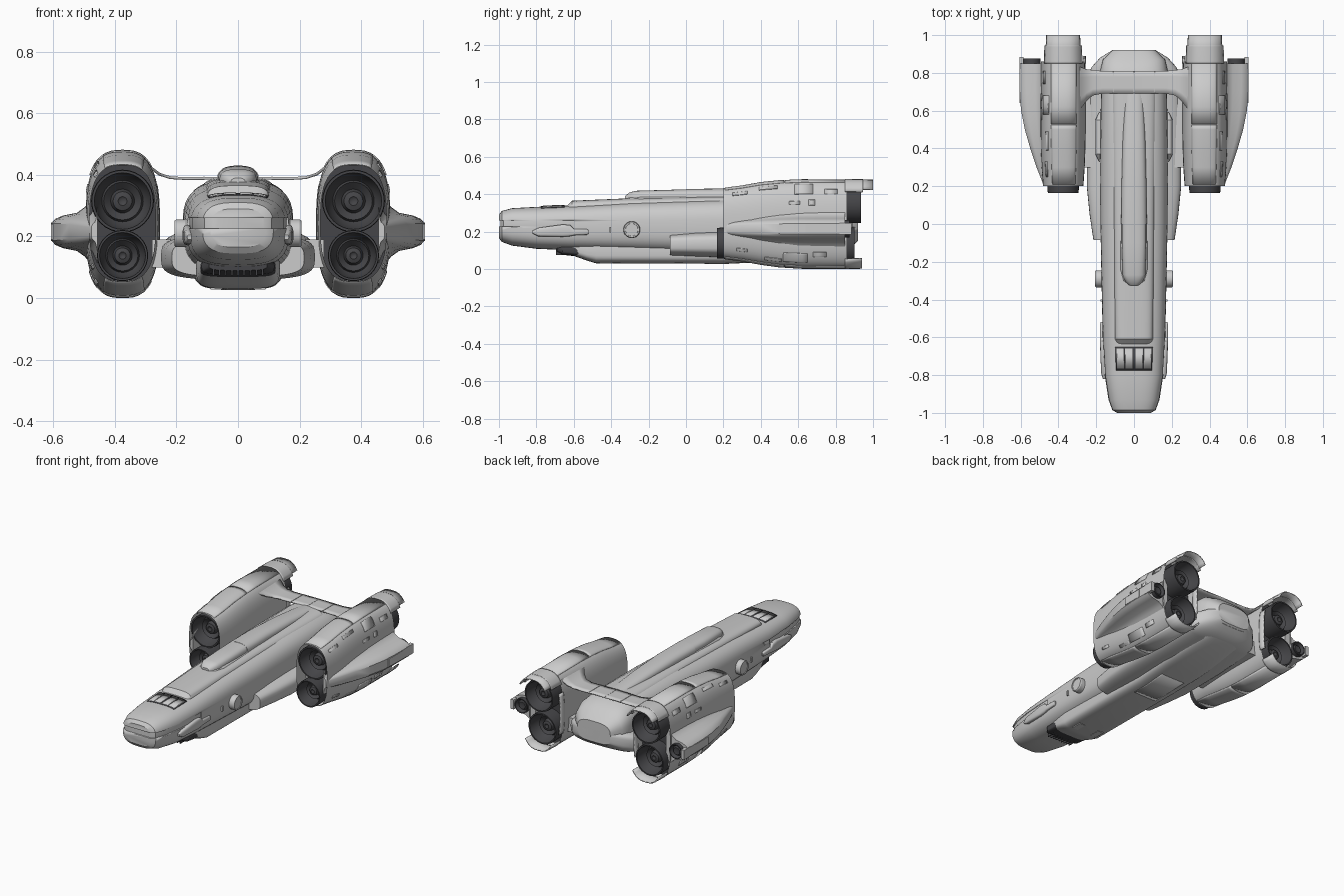
import bpy, bmesh, math
from math import sin, cos, pi, radians

if "Cube" in bpy.data.objects:
    bpy.data.objects.remove(bpy.data.objects["Cube"])

dark = bpy.data.materials.new("dark_metal"); dark.diffuse_color = (0.06, 0.06, 0.065, 1)
white = bpy.data.materials.new("lamp_white"); white.diffuse_color = (1, 1, 1, 1)


def skin(name, rings, closed=True, caps=True, mat=None, mirror=False, thick=0):
    """Bridge a list of point rings (or open rows) into a smooth surface."""
    bm = bmesh.new()
    vs = [[bm.verts.new(p) for p in r] for r in rings]
    n = len(rings[0])
    for a, b in zip(vs, vs[1:]):
        for i in range(n if closed else n - 1):
            j = (i + 1) % n
            bm.faces.new((a[i], a[j], b[j], b[i]))
    if caps and closed:
        bm.faces.new(vs[0]); bm.faces.new(vs[-1])
    bmesh.ops.remove_doubles(bm, verts=bm.verts, dist=1e-5)
    bmesh.ops.recalc_face_normals(bm, faces=bm.faces)
    me = bpy.data.meshes.new(name); bm.to_mesh(me); bm.free()
    o = bpy.data.objects.new(name, me)
    bpy.context.collection.objects.link(o)
    if mat:
        me.materials.append(mat)
    bpy.ops.object.select_all(action='DESELECT')
    o.select_set(True); bpy.context.view_layer.objects.active = o
    bpy.ops.object.shade_smooth_by_angle(angle=radians(32))
    if thick:
        m = o.modifiers.new("thickness", 'SOLIDIFY'); m.thickness = thick; m.offset = 0
    if mirror:
        o.modifiers.new("mirror", 'MIRROR')
    return o


def station(st, y):
    """Interpolate stations (y, centre x, half width, bottom z, top z)."""
    if y <= st[0][0]:
        return st[0][1:]
    for a, b in zip(st, st[1:]):
        if y <= b[0]:
            f = (y - a[0]) / (b[0] - a[0])
            return [p + (q - p) * f for p, q in zip(a[1:], b[1:])]
    return st[-1][1:]


def point(st, y, t, e):
    cx, hw, z0, z1 = station(st, y)
    pw = lambda v: math.copysign(abs(v) ** (2 / e), v)
    return (cx + hw * pw(cos(t)), y, (z0 + z1) / 2 + (z1 - z0) / 2 * pw(sin(t)))


def loft(name, st, e=3, n=48, **k):
    return skin(name, [[point(st, s[0], 2 * pi * i / n, e) for i in range(n)] for s in st], **k)


def patch(name, st, y0, y1, a0, a1, e=2.8, thick=.007, **k):
    """Raised panel that follows a lofted surface between two angles (degrees)."""
    ys = sorted({y0, y1, *[s[0] for s in st if y0 < s[0] < y1]})
    rows = [[point(st, y, radians(a0 + (a1 - a0) * i / 10), e) for i in range(11)] for y in ys]
    return skin(name, rows, closed=False, thick=thick, **k)


def lathe(name, prof, a, cz, axis='y', n=32, **k):
    """Revolve (radius, distance) points about a y or x axis."""
    f = (lambda r, h, t: (a + r * cos(t), h, cz + r * sin(t))) if axis == 'y' else \
        (lambda r, h, t: (h, a + r * cos(t), cz + r * sin(t)))
    return skin(name, [[f(r, h, 2 * pi * i / n) for i in range(n)] for r, h in prof], caps=False, **k)


def box(name, x0, x1, y0, y1, z0, z1, **k):
    ring = lambda y: [(x0, y, z0), (x1, y, z0), (x1, y, z1), (x0, y, z1)]
    return skin(name, [ring(y0), ring(y1)], **k)


# Main hull with the shallow groove around the nose
hull = [(-1, 0, .09, .165, .29), (-.985, 0, .115, .145, .31), (-.93, 0, .135, .125, .325),
        (-.8, 0, .155, .108, .332), (-.62, 0, .165, .1, .34), (-.3, 0, .172, .09, .36),
        (0, 0, .178, .08, .37), (.3, 0, .18, .08, .38), (.69, 0, .175, .08, .385),
        (.81, 0, .18, .1, .365), (.87, 0, .165, .12, .33), (.92, 0, .115, .15, .28)]
body = loft("hull", hull)
slot = box("slot_cutter", -.3, .3, -1.1, -.6, .226, .26)
slot.hide_render = True; slot.display_type = 'WIRE'
cut = body.modifiers.new("slot", 'BOOLEAN'); cut.object = slot; cut.operation = 'DIFFERENCE'
loft("nose_core", [(y + .008, x, w - .006, .2, .285) for y, x, w, a, b in hull[:5]] +
     [(-.55, 0, .155, .2, .285)], e=6)

# Raised deck, canopy and dorsal spine
loft("upper_deck", [(-.65, 0, .085, .27, .325), (-.61, 0, .1, .27, .365), (-.3, 0, .105, .27, .378),
                    (.1, 0, .11, .27, .388), (.69, 0, .12, .27, .392)], e=3.5)
loft("canopy_rim", [(-.33, 0, .03, .33, .375), (-.3, 0, .06, .33, .388), (-.24, 0, .074, .33, .392),
                    (.01, 0, .074, .33, .396)], e=3)
loft("canopy", [(-.325, 0, .025, .34, .39), (-.305, 0, .045, .34, .408), (-.27, 0, .06, .34, .418),
                (-.1, 0, .065, .34, .423), (.005, 0, .065, .34, .426)], e=3)
loft("spine", [(0, 0, .068, .34, .428), (.2, 0, .066, .34, .43), (.45, 0, .06, .34, .418),
               (.69, 0, .05, .34, .396)], e=2.6)

# Forward roof windows
patch("window_frame", hull, -.775, -.65, 62, 118, e=3, thick=.006, mat=dark)
for i, (a0, a1) in enumerate([(65, 79), (81, 89.5), (90.5, 99), (101, 115)]):
    patch("window_pane_%d" % i, hull, -.765, -.66, a0, a1, e=3, thick=.01)

# Belly keel and rear shoulders
loft("keel", [(-.68, 0, .1, .095, .14), (-.6, 0, .12, .07, .15), (-.53, 0, .13, .045, .15),
              (-.48, 0, .135, .03, .16), (.2, 0, .138, .028, .16), (.45, 0, .15, .04, .18),
              (.8, 0, .14, .075, .2), (.91, 0, .11, .14, .22)], e=4)
loft("shoulders", [(-.085, 0, .215, .07, .19), (.05, 0, .235, .065, .2), (.2, 0, .25, .06, .205),
                   (.5, 0, .25, .062, .21), (.78, 0, .245, .08, .22), (.83, 0, .225, .09, .23),
                   (.88, 0, .18, .115, .24), (.92, 0, .115, .15, .24)], e=3.5)
box("wing_root", .2, .28, .3, .8, .1, .19, mirror=True)
loft("shoulder_blister", [(.33, .175, .01, .2, .22), (.37, .175, .03, .17, .25), (.55, .175, .03, .17, .25),
                          (.59, .175, .01, .2, .22)], mirror=True, n=24)
patch("belly_hatch", [(-.48, 0, .135, .03, .16), (.2, 0, .138, .028, .16), (.45, 0, .15, .04, .18)],
      .1, .36, 250, 290, e=4, thick=.003)
box("belly_lamp", -.09, -.05, -.46, -.39, .028, .04, mat=white, mirror=True)

# Chin grille
loft("chin_grille", [(-.69, 0, .095, .09, .13), (-.66, 0, .118, .076, .13), (-.54, 0, .125, .062, .13)],
     e=4, mat=dark)
for i in range(9):
    x = (i - 4) * .02
    box("grille_bar_%d" % i, x - .003, x + .003, -.694, -.6, .074, .11, mat=dark)

# Nose side pods and round side ports
loft("nose_pod", [(-.82, .155, .01, .19, .205), (-.79, .16, .014, .175, .22), (-.66, .165, .014, .172, .238),
                  (-.62, .166, .014, .175, .235), (-.6, .167, .013, .18, .215), (-.53, .168, .012, .183, .213),
                  (-.52, .168, .008, .19, .207)], mirror=True, n=24)
lathe("side_port", [(.045, .12), (.045, .2), (.041, .206), (.034, .206), (.032, .2)], -.29, .21, 'x', mirror=True)
lathe("port_lens", [(.033, .19), (.033, .203), (0, .203)], -.29, .21, 'x', mat=white, mirror=True)
box("sensor_slot", .165, .178, -.41, -.4, .195, .225, mirror=True)

# Nacelle shells with dark inner cores
nac = [(.2, .375, .107, .055, .432), (.3, .375, .114, .042, .445), (.4, .375, .118, .024, .463),
       (.5, .375, .12, .01, .473), (.62, .375, .12, .003, .478), (.86, .375, .118, .003, .477),
       (.94, .375, .115, .005, .476), (1.0, .375, .111, .008, .474)]
loft("nacelle", nac[:6], e=2.8, caps=False, mirror=True)
core = [(y, .375, station(nac, y)[1] - .006, station(nac, y)[2] + .006, station(nac, y)[3] - .006)
        for y in (.33, .4, .5, .62, .81)]
loft("nacelle_core", core, e=2.8, mat=dark, mirror=True)

# Rear shell tabs
patch("top_tab", nac, .85, 1.0, 45, 135, mirror=True)
patch("top_tab_collar", nac, .85, .945, 40, 140, thick=.01, mirror=True)
patch("bottom_tab", nac, .85, .94, 225, 315, mirror=True)
patch("inner_tab", nac, .85, .89, 155, 205, mirror=True)

# Intakes and exhausts, two at each end of every nacelle
def engine(name, R, front, back, z):
    d = 1 if back > front else -1
    prof = [(R * .97, back), (R, front + .02 * d), (R * .98, front), (R * .9, front), (R * .8, front + .05 * d),
            (R * .66, front + .07 * d), (R * .6, front + .055 * d), (R * .38, front + .075 * d),
            (R * .3, front + .05 * d), (R * .14, front + .045 * d), (0, front + .055 * d)]
    lathe(name, prof, .375, z, mat=dark, mirror=True)


engine("upper_intake", .102, .21, .4, .315)
engine("lower_intake", .083, .165, .4, .138)
engine("upper_exhaust", .1, .935, .75, .345)
engine("lower_exhaust", .098, .9, .75, .125)

# Outer fins with a small exhaust at the back
half = [(0, .14), (.12, .11), (.28, .08), (.45, .062), (.75, .053), (.92, .042), (1, .028)]
outline = half + [(f, -d) for f, d in reversed(half)]
fin = [(.2, .02, .5), (.3, .06, .7), (.4, .093, .85), (.5, .122, .95), (.6, .142, 1), (.7, .149, 1), (.85, .15, 1)]
skin("fin", [[(.456 + w * f, y, .215 + d * s) for f, d in outline] for y, w, s in fin], mirror=True)
box("fin_tip_plate", .585, .607, .82, .885, .185, .245, mirror=True)
box("fin_panel", .59, .607, .64, .77, .19, .24, mirror=True)
lathe("fin_exhaust", [(.046, .83), (.046, .875), (.04, .875), (.03, .855), (.022, .865), (0, .86)], .54, .215,
      mat=dark, mirror=True)

# Surface panels on the nacelles: (y0, y1, z0, z1) on the outer side
panels = [(.25, .33, .395, .41), (.39, .49, .425, .44), (.58, .68, .4, .452), (.74, .81, .4, .425),
          (.55, .61, .345, .362), (.655, .69, .34, .37), (.27, .33, .095, .11), (.42, .51, .045, .06),
          (.52, .65, .038, .085), (.68, .75, .065, .09)]
for i, (y0, y1, z0, z1) in enumerate(panels):
    _, _, lo, hi = station(nac, (y0 + y1) / 2)
    ang = lambda z: math.degrees(math.asin(math.copysign(
        min(1, abs((2 * z - lo - hi) / (hi - lo))) ** 1.4, 2 * z - lo - hi)))
    patch("nacelle_panel_%d" % i, nac, y0, y1, ang(z0), ang(z1), mirror=True)
for i, (y0, y1) in enumerate([(.21, .525), (.53, .86)]):
    patch("nacelle_top_strip_%d" % i, nac, y0, y1, 66, 118, thick=.004, mirror=True)
    patch("nacelle_bottom_strip_%d" % i, nac, y0, y1, 242, 294, thick=.004, mirror=True)

# Curved bridge over the hull joining both nacelles
span = [(0, .39, .69, .81), (.17, .388, .69, .81), (.22, .391, .68, .815), (.255, .402, .65, .82),
        (.285, .425, .61, .83), (.32, .455, .57, .84)]
span = [(-x, z, a, b) for x, z, a, b in reversed(span[1:])] + span
skin("bridge", [[(x, a + (b - a) * i / 4, z) for i in range(5)] for x, z, a, b in span], closed=False, thick=.009)
for x in (-.11, 0, .11):
    box("bridge_seam", x - .002, x + .002, .69, .81, .386, .3955)

for m in bpy.data.materials:
    if m.users and not m.is_grease_pencil:
        m.use_nodes = True
        m.node_tree.nodes["Principled BSDF"].inputs["Base Color"].default_value = m.diffuse_color
